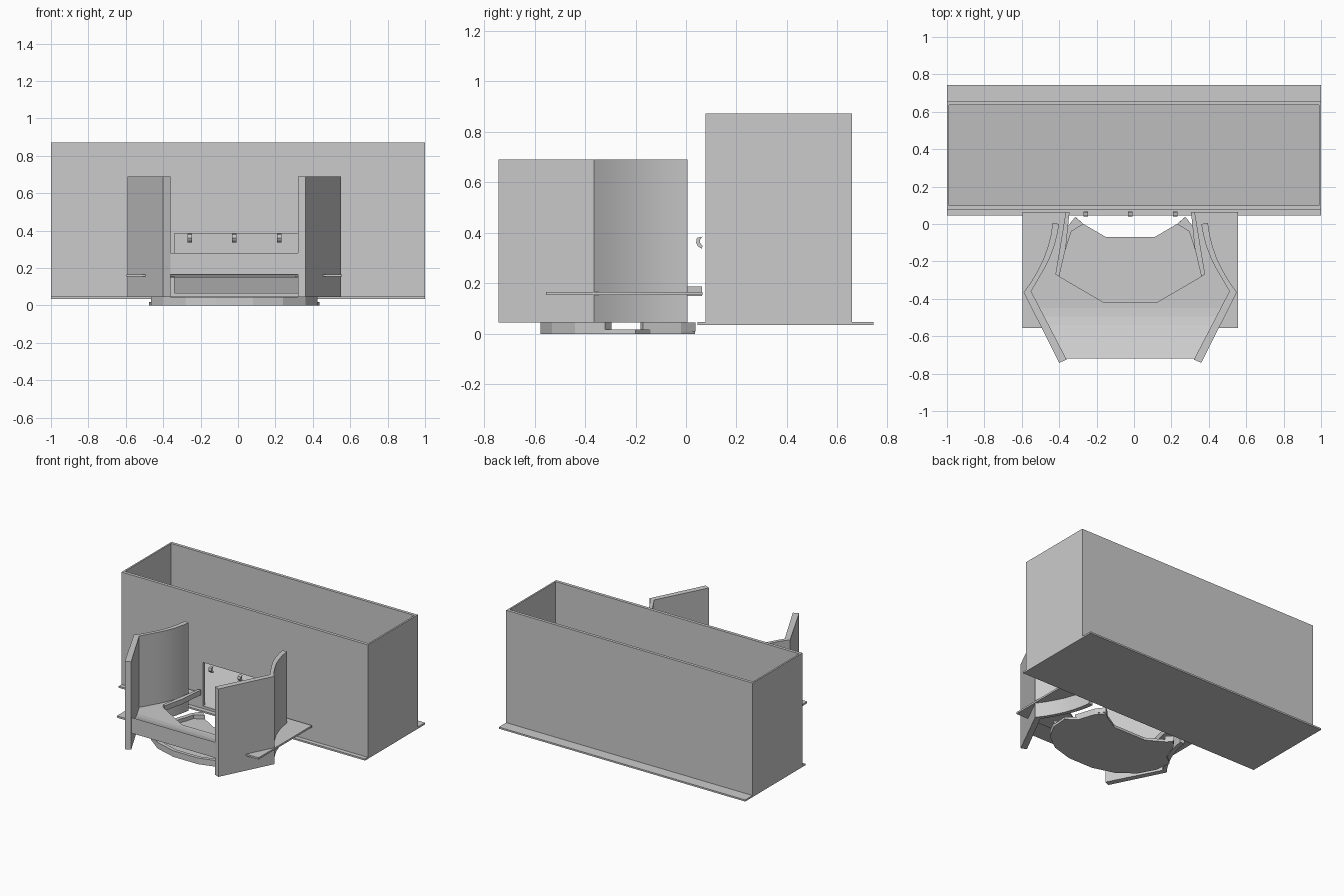
import bpy, bmesh

if "Cube" in bpy.data.objects:
    bpy.data.objects.remove(bpy.data.objects["Cube"])

CX = -0.02  # symmetry line of the front assembly


def finish(bm, name, smooth=None):
    bmesh.ops.recalc_face_normals(bm, faces=bm.faces)
    me = bpy.data.meshes.new(name)
    bm.to_mesh(me)
    bm.free()
    ob = bpy.data.objects.new(name, me)
    bpy.context.collection.objects.link(ob)
    if smooth:
        bpy.ops.object.select_all(action='DESELECT')
        ob.select_set(True)
        bpy.context.view_layer.objects.active = ob
        bpy.ops.object.shade_smooth_by_angle(angle=smooth)
    return ob


def add_prism(bm, pts, z0, z1):
    """Extrude an xy outline between two heights."""
    lo = [bm.verts.new((x, y, z0)) for x, y in pts]
    hi = [bm.verts.new((x, y, z1)) for x, y in pts]
    n = len(pts)
    bm.faces.new(lo[::-1])
    bm.faces.new(hi)
    for i in range(n):
        j = (i + 1) % n
        bm.faces.new((lo[i], lo[j], hi[j], hi[i]))


def add_box(bm, x0, x1, y0, y1, z0, z1):
    add_prism(bm, [(x0, y0), (x1, y0), (x1, y1), (x0, y1)], z0, z1)


def add_profile(bm, prof, x0, x1):
    """Extrude a yz outline along x; x0/x1 may be functions of y."""
    f = lambda v, y: v(y) if callable(v) else v
    a = [bm.verts.new((f(x0, y), y, z)) for y, z in prof]
    b = [bm.verts.new((f(x1, y), y, z)) for y, z in prof]
    n = len(prof)
    bm.faces.new(a)
    bm.faces.new(b[::-1])
    for i in range(n):
        j = (i + 1) % n
        bm.faces.new((a[i], b[i], b[j], a[j]))


def flip(pts):
    return [(2 * CX - x, y) for x, y in pts]


def both(pts):
    """Left-half outline plus its mirror image."""
    return pts + flip(pts)[::-1]


# base plate
bm = bmesh.new()
add_box(bm, -1, 1, 0.045, 0.742, 0.035, 0.047)
finish(bm, "base_plate")

# open-topped cabinet with a front opening
bm = bmesh.new()
z0, z1 = 0.047, 0.872
add_box(bm, -1, 1, 0.635, 0.657, z0, z1)
for x in (-1, 0.988):
    add_box(bm, x, x + 0.012, 0.1, 0.635, z0, z1)
ox0, ox1, oz0, oz1 = -0.34, 0.325, 0.065, 0.385
add_box(bm, -1, ox0, 0.077, 0.1, z0, z1)
add_box(bm, ox1, 1, 0.077, 0.1, z0, z1)
add_box(bm, ox0, ox1, 0.077, 0.1, oz1, z1)
add_box(bm, ox0, ox1, 0.077, 0.1, z0, oz0)
finish(bm, "cabinet")

# sloped floor inside the cabinet
bm = bmesh.new()
add_profile(bm, [(0.1, 0.05), (0.1, 0.065), (0.635, 0.15), (0.635, 0.05)], -0.988, 0.988)
finish(bm, "cabinet_floor")

# curved side wings with angled fronts
outer = [(-0.435, 0.005), (-0.445, -0.06), (-0.46, -0.12), (-0.485, -0.19),
         (-0.515, -0.25), (-0.55, -0.31), (-0.59, -0.365), (-0.40, -0.742)]
inner = [(-0.36, -0.725), (-0.55, -0.36), (-0.515, -0.30), (-0.48, -0.24),
         (-0.45, -0.18), (-0.425, -0.115), (-0.41, -0.055), (-0.40, 0.0)]
for side, pts in (("left", outer + inner), ("right", flip(outer + inner))):
    bm = bmesh.new()
    add_prism(bm, pts, 0.045, 0.69)
    finish(bm, side + "_wing", 0.5)

# thin deck, U-shaped around the central hole
deck = [(-0.345, 0.065), (-0.595, 0.065), (-0.595, -0.555)]
hole = [(-0.16, -0.42), (-0.40, -0.28)]
bm = bmesh.new()
add_prism(bm, deck + flip(deck)[::-1] + flip(hole)[::-1] + hole, 0.153, 0.166)
finish(bm, "deck")

# raised rails along the hole edges
rail = [(-0.345, 0.063), (-0.365, 0.063), (-0.42, -0.27), (-0.40, -0.28), (-0.365, -0.13)]
bm = bmesh.new()
add_prism(bm, rail, 0.15, 0.187)
add_prism(bm, flip(rail), 0.15, 0.187)
finish(bm, "deck_rails")

# concave apron rising to the front bar
n = 6
prof = [(-0.45 - 0.27 * i / n, 0.167 + 0.113 * (i / n) ** 1.7) for i in range(n + 1)]
prof += [(-0.72, 0.165), (-0.45, 0.155)]
half = lambda y: 0.345 + (y + 0.72) * 0.52
bm = bmesh.new()
add_profile(bm, prof, lambda y: CX - half(y), lambda y: CX + half(y))
finish(bm, "front_apron")

# low catch tray with a notched back
arc = [(-0.475, -0.2), (-0.465, -0.32), (-0.40, -0.44), (-0.28, -0.53), (-0.12, -0.577)]
bm = bmesh.new()
add_prism(bm, both([(-0.15, -0.07), (-0.27, 0.0), (-0.31, 0.035), (-0.36, -0.02), (-0.40, -0.14)] + arc),
          0.0, 0.018)
finish(bm, "tray_floor")

# tray rim and rear arms
rim = both(arc[1:])
rim_in = [(CX + (x - CX) * 0.93, y + 0.025) for x, y in rim]
bm = bmesh.new()
add_prism(bm, rim + rim_in[::-1], 0.018, 0.045)
arm = [(-0.27, 0.0), (-0.315, 0.038), (-0.36, -0.02), (-0.41, -0.17), (-0.38, -0.18), (-0.335, -0.04)]
add_prism(bm, arm, 0.01, 0.045)
add_prism(bm, flip(arm), 0.01, 0.045)
finish(bm, "tray_rim")

# three curved hooks above the opening
bm = bmesh.new()
for x in (-0.257, CX, 0.22):
    add_profile(bm, [(0.065, 0.385), (0.043, 0.38), (0.04, 0.36), (0.047, 0.347),
                     (0.062, 0.337), (0.066, 0.347), (0.056, 0.36), (0.056, 0.373)],
                x - 0.012, x + 0.012)
finish(bm, "hooks")
